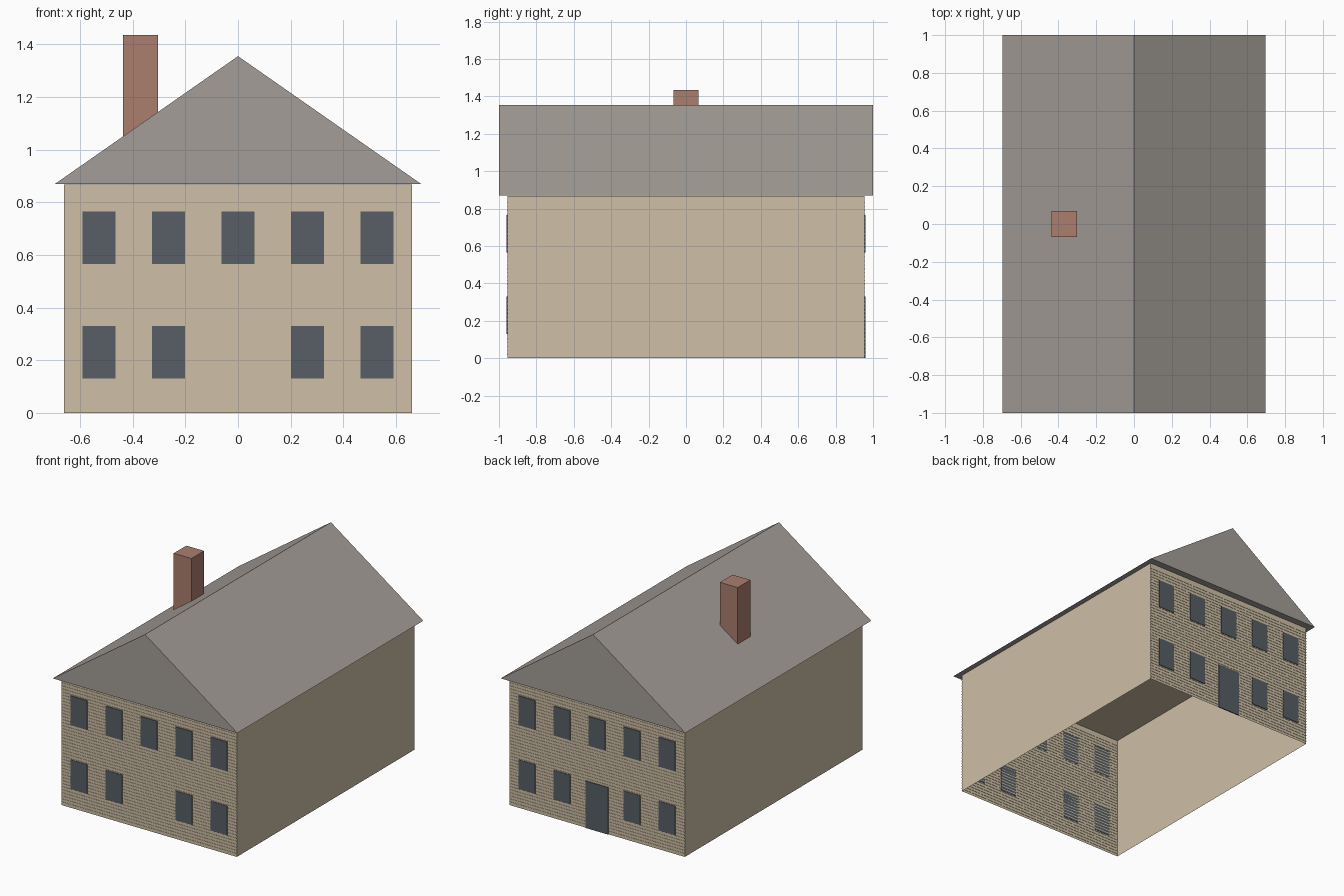
import bpy, bmesh

cube = bpy.data.objects.get("Cube")
if cube:
    bpy.data.objects.remove(cube, do_unlink=True)


def material(name, rgb):
    m = bpy.data.materials.new(name)
    m.use_nodes = True
    m.diffuse_color = (*rgb, 1)
    m.node_tree.nodes["Principled BSDF"].inputs["Base Color"].default_value = (*rgb, 1)
    return m


SIDING = material("beige siding", (0.62, 0.52, 0.38))
SLATE = material("grey roof", (0.37, 0.34, 0.31))
GLASS = material("dark blue grey", (0.095, 0.112, 0.13))
BRICK = material("red brick", (0.40, 0.21, 0.155))


def finish(bm, name, mat):
    bmesh.ops.recalc_face_normals(bm, faces=bm.faces)
    mesh = bpy.data.meshes.new(name)
    bm.to_mesh(mesh)
    bm.free()
    mesh.materials.append(mat)
    obj = bpy.data.objects.new(name, mesh)
    bpy.context.collection.objects.link(obj)
    return obj


def box(name, lo, hi, mat, open_bottom=False):
    bm = bmesh.new()
    bmesh.ops.create_cube(bm, size=1)
    for v in bm.verts:
        v.co = [(a + b) / 2 + c * (b - a) for a, b, c in zip(lo, hi, v.co)]
    if open_bottom:
        low = [f for f in bm.faces if f.normal.z < -0.5]
        bmesh.ops.delete(bm, geom=low, context="FACES")
    return finish(bm, name, mat)


WALL_X, WALL_Y, EAVE = 0.66, 0.955, 0.87


def panel(name, side, x, width, z0, z1, proud, mat):
    """Thin plate on the front (side -1) or back (side 1) wall."""
    ya, yb = sorted((side * (WALL_Y - 0.002), side * (WALL_Y + proud)))
    return box(name, (x - width / 2, ya, z0), (x + width / 2, yb, z1), mat)


# Walls: hollow shell, open underneath, with a ceiling
box("walls", (-WALL_X, -WALL_Y, 0), (WALL_X, WALL_Y, EAVE - 0.002), SIDING, True)

# Gable roof prism
bm = bmesh.new()
profile = [(-0.695, EAVE), (0.695, EAVE), (0, 1.355)]
gable = bm.faces.new([bm.verts.new((x, -1, z)) for x, z in profile])
ext = bmesh.ops.extrude_face_region(bm, geom=[gable], use_keep_orig=True)
for v in ext["geom"]:
    if isinstance(v, bmesh.types.BMVert):
        v.co.y = 1
finish(bm, "roof", SLATE)

# Chimney
box("chimney", (-0.437, -0.068, 0.95), (-0.303, 0.068, 1.435), BRICK)

for side, face in ((-1, "front"), (1, "back")):
    # Horizontal siding battens
    for i in range(40):
        z = 0.0208 * (i + 1)
        panel(f"{face}_batten_{i + 1}", side, 0, 2 * WALL_X, z - 0.003, z + 0.003, 0.002, SIDING)
    # Windows in two rows, leaving the lower middle bay free
    for row, z in (("lower", 0.13), ("upper", 0.565)):
        for bay in range(-2, 3):
            if row == "upper" or bay:
                panel(f"{face}_{row}_window_{bay + 3}", side, bay * 0.264, 0.126,
                      z, z + 0.2, 0.005, GLASS)

# Door in the middle of the back wall
panel("back_door", 1, 0, 0.17, 0, 0.32, 0.005, GLASS)
